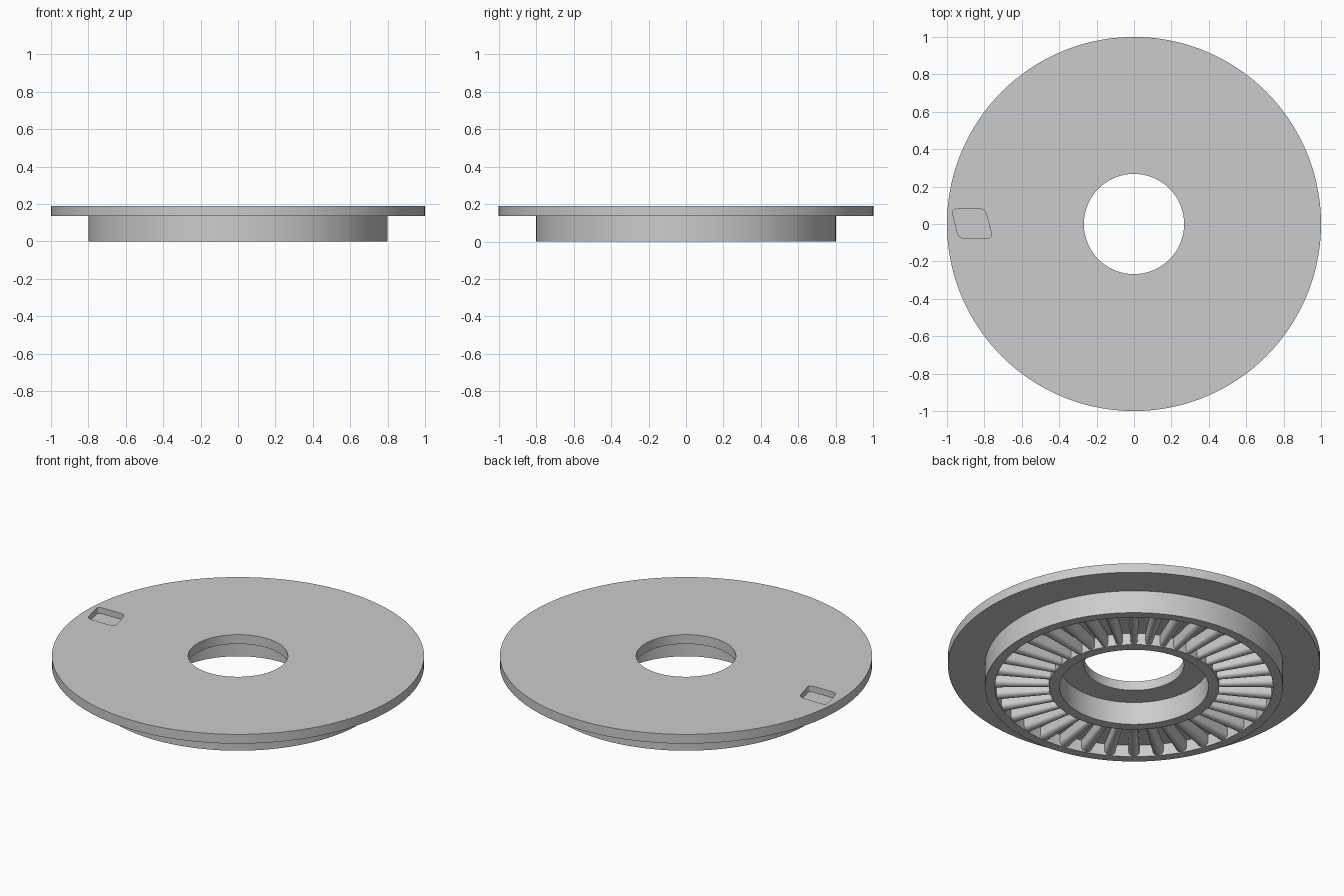
import bpy, bmesh, math
from mathutils import Vector, Matrix

cube = bpy.data.objects.get("Cube")
if cube:
    bpy.data.objects.remove(cube, do_unlink=True)

TOP, PLATE, FLOOR = 0.19, 0.135, 0.07
VANES = 36

grey = bpy.data.materials.new("plain grey")
grey.use_nodes = True
colour = (0.6, 0.6, 0.6, 1)
grey.diffuse_color = colour
grey.node_tree.nodes["Principled BSDF"].inputs["Base Color"].default_value = colour


def make_object(name, bm):
    bmesh.ops.recalc_face_normals(bm, faces=bm.faces)
    mesh = bpy.data.meshes.new(name)
    bm.to_mesh(mesh)
    bm.free()
    mesh.materials.append(grey)
    obj = bpy.data.objects.new(name, mesh)
    bpy.context.collection.objects.link(obj)
    return obj


def smooth(obj):
    bpy.ops.object.select_all(action="DESELECT")
    obj.select_set(True)
    bpy.context.view_layer.objects.active = obj
    bpy.ops.object.shade_smooth_by_angle(angle=math.radians(30))


def lathe(name, profile, steps=144):
    bm = bmesh.new()
    verts = [bm.verts.new((r, 0, z)) for r, z in profile]
    edges = [bm.edges.new((a, b)) for a, b in zip(verts, verts[1:] + verts[:1])]
    bmesh.ops.spin(bm, geom=verts + edges, cent=(0, 0, 0), axis=(0, 0, 1),
                   angle=math.tau, steps=steps, use_merge=True)
    bmesh.ops.remove_doubles(bm, verts=bm.verts, dist=1e-5)
    return make_object(name, bm)


def loft(bm, rings):
    """Join matching closed sections and cap both ends."""
    loops = [[bm.verts.new(p) for p in ring] for ring in rings]
    for a, b in zip(loops, loops[1:]):
        for i in range(len(a)):
            j = (i + 1) % len(a)
            bm.faces.new((a[i], a[j], b[j], b[i]))
    bm.faces.new(loops[0])
    bm.faces.new(loops[-1])


def rounded(corners, radius, steps=5):
    """Round the corners of a flat polygon."""
    points = []
    for i, c in enumerate(corners):
        c = Vector(c)
        a = c + (Vector(corners[i - 1]) - c).normalized() * radius
        b = c + (Vector(corners[(i + 1) % len(corners)]) - c).normalized() * radius
        for k in range(steps + 1):
            t = k / steps
            points.append(a * (1 - t) ** 2 + c * 2 * t * (1 - t) + b * t * t)
    return points


# Flanged disc with an outer rim, a recessed channel and an inner collar
disc = lathe("flanged_disc", [
    (0.268, TOP), (1, TOP), (1, PLATE), (0.8, PLATE), (0.8, 0), (0.747, 0),
    (0.747, FLOOR), (0.457, FLOOR), (0.457, 0), (0.4, 0), (0.4, PLATE),
    (0.268, PLATE)])

# Slanted pocket sunk into the top
outline = rounded([(-0.975, 0.08), (-0.797, 0.08), (-0.755, -0.075), (-0.938, -0.075)], 0.03)
bm = bmesh.new()
loft(bm, [[(p.x, p.y, z) for p in outline] for z in (TOP - 0.035, TOP + 0.05)])
cutter = make_object("pocket_cutter", bm)
cutter.hide_render = True
cutter.hide_set(True)
cut = disc.modifiers.new("pocket", "BOOLEAN")
cut.operation = "DIFFERENCE"
cut.solver = "EXACT"
cut.object = cutter
bpy.context.view_layer.objects.active = disc
bpy.ops.object.modifier_apply(modifier=cut.name)
bpy.data.objects.remove(cutter, do_unlink=True)
smooth(disc)


# Radial vanes, tapered toward the centre, with rounded lower edges
def vane_section(radius):
    w = radius * 0.039
    low = 0.004
    lower = [(w * math.cos(a), low + w * 0.8 * (1 - math.sin(a)))
             for a in (math.pi * k / 10 for k in range(11))]
    section = lower + [(-w, FLOOR + 0.01), (w, FLOOR + 0.01)]
    return [Vector((radius, y, z)) for y, z in section]


bm = bmesh.new()
for n in range(VANES):
    turn = Matrix.Rotation(math.tau * n / VANES, 3, "Z")
    loft(bm, [[turn @ p for p in vane_section(r)] for r in (0.45, 0.755)])
smooth(make_object("radial_vanes", bm))
